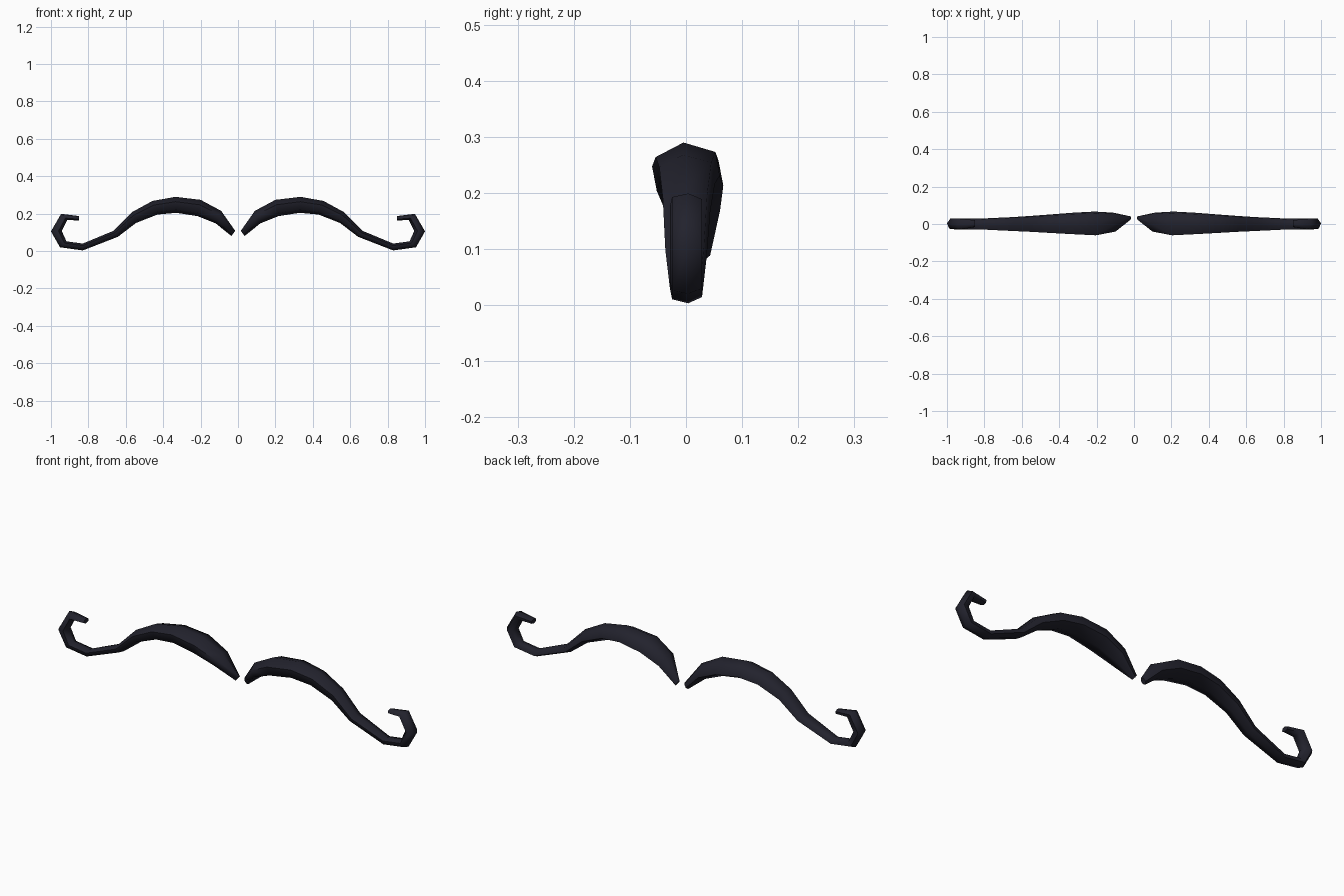
import bpy, bmesh, math
from mathutils import Vector

if "Cube" in bpy.data.objects:
    bpy.data.objects.remove(bpy.data.objects["Cube"])

SIDES = 6
TILT = math.radians(7)   # slight twist of the hexagonal section

# Stations: outer edge (x, z), inner edge (x, z), centre y, half depth
STATIONS = [
    (0.015, 0.108, 0.035, 0.080, 0.032, 0.012),
    (0.090, 0.215, 0.120, 0.148, 0.010, 0.055),
    (0.200, 0.274, 0.215, 0.186, 0.003, 0.069),
    (0.335, 0.290, 0.330, 0.204, 0.003, 0.062),
    (0.457, 0.268, 0.430, 0.195, 0.002, 0.054),
    (0.567, 0.208, 0.545, 0.150, 0.001, 0.046),
    (0.666, 0.108, 0.642, 0.076, 0.000, 0.040),
    (0.830, 0.040, 0.830, 0.003, 0.000, 0.031),
    (0.917, 0.052, 0.952, 0.020, 0.000, 0.031),
    (0.942, 0.107, 1.000, 0.105, 0.000, 0.031),
    (0.912, 0.166, 0.946, 0.199, 0.000, 0.031),
    (0.850, 0.163, 0.850, 0.187, 0.002, 0.020),
]

# Dark hair colour
hair = bpy.data.materials.new("dark hair")
hair.diffuse_color = (0.016, 0.016, 0.026, 1)
hair.use_nodes = True
hair.node_tree.nodes["Principled BSDF"].inputs["Base Color"].default_value = hair.diffuse_color

# One half of the moustache, lofted through hexagonal rings
bm = bmesh.new()
rings = []
for ox, oz, ix, iz, cy, depth in STATIONS:
    outer, inner = Vector((ox, cy, oz)), Vector((ix, cy, iz))
    centre, up = (outer + inner) / 2, (outer - inner) / 2
    ring = []
    for k in range(SIDES):
        a = TILT + k * math.tau / SIDES
        p = centre + up * math.cos(a) - Vector((0, depth * math.sin(a), 0))
        ring.append(bm.verts.new(p))
    rings.append(ring)
for r, s in zip(rings, rings[1:]):
    for k in range(SIDES):
        n = (k + 1) % SIDES
        bm.faces.new((r[k], r[n], s[n], s[k]))
bm.faces.new(rings[0])
bm.faces.new(rings[-1])
bmesh.ops.recalc_face_normals(bm, faces=bm.faces)

mesh = bpy.data.meshes.new("moustache")
bm.to_mesh(mesh)
bm.free()
mesh.materials.append(hair)
moustache = bpy.data.objects.new("moustache", mesh)
bpy.context.collection.objects.link(moustache)
bpy.context.view_layer.objects.active = moustache
moustache.select_set(True)
bpy.ops.object.shade_smooth_by_angle(angle=math.radians(65))

# Other half
mirror = moustache.modifiers.new("other half", "MIRROR")
mirror.use_axis[0] = True
mirror.use_mirror_merge = False
